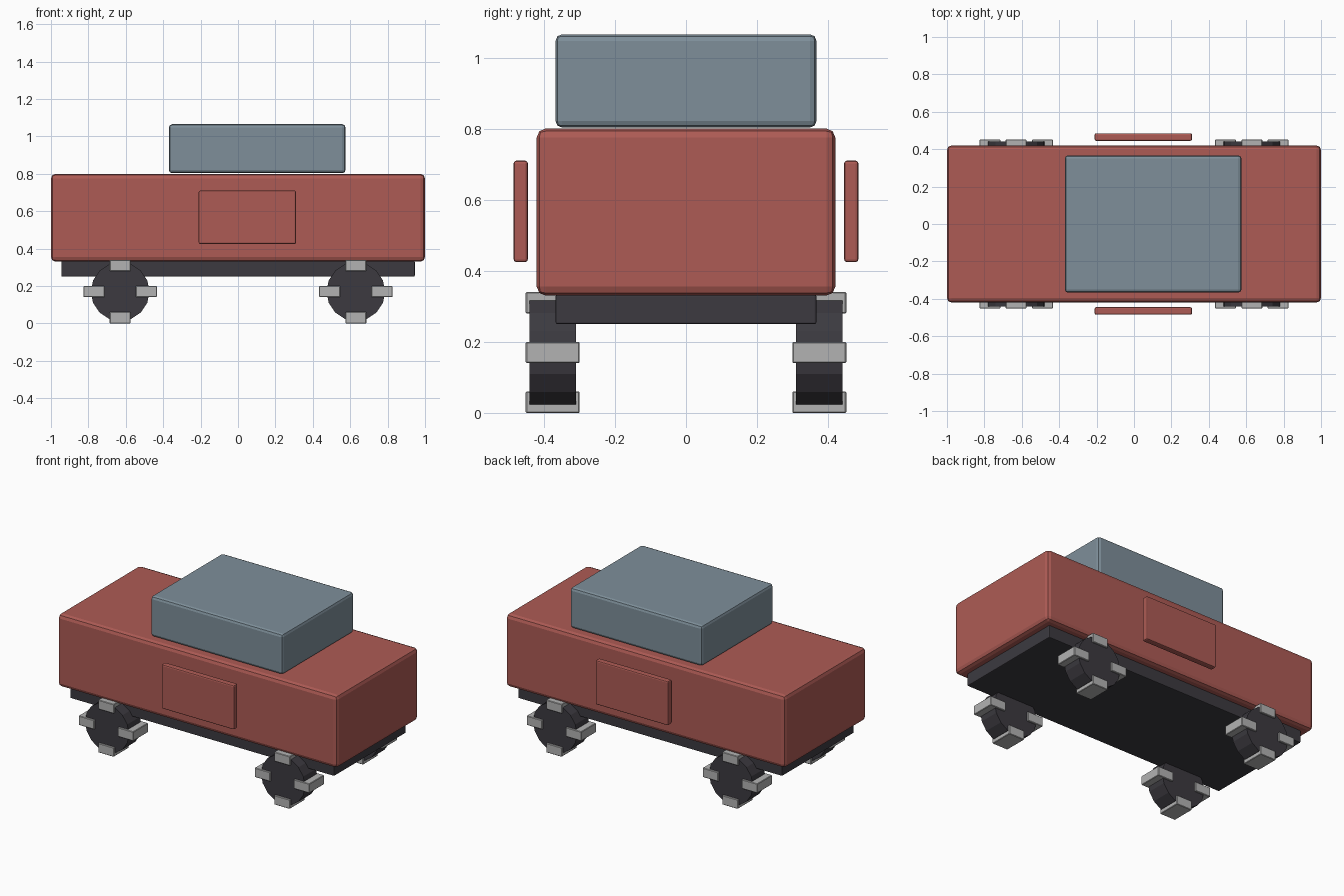
import bpy
import math
from mathutils import Vector

cube = bpy.data.objects.get("Cube")
if cube:
    bpy.data.objects.remove(cube, do_unlink=True)


def material(name, rgb):
    mat = bpy.data.materials.new(name)
    mat.use_nodes = True
    mat.diffuse_color = (*rgb, 1)
    bsdf = next(n for n in mat.node_tree.nodes if n.type == 'BSDF_PRINCIPLED')
    bsdf.inputs["Base Color"].default_value = (*rgb, 1)
    return mat


RED = material("dusty red", (0.42, 0.105, 0.09))
BLUE = material("slate blue", (0.209, 0.275, 0.323))
DARK = material("charcoal", (0.045, 0.042, 0.051))
GREY = material("light grey", (0.45, 0.45, 0.45))


def finish(obj, name, mat, bevel, segments=2):
    obj.name = name
    obj.data.materials.append(mat)
    if bevel:
        mod = obj.modifiers.new("Rounded edges", 'BEVEL')
        mod.width = bevel
        mod.segments = segments
    return obj


def box(name, low, high, mat, bevel, segments=2):
    """Box spanning two opposite corners, with softened edges."""
    low, high = Vector(low), Vector(high)
    bpy.ops.mesh.primitive_cube_add(size=1, location=(low + high) / 2)
    obj = bpy.context.object
    obj.scale = high - low
    bpy.ops.object.transform_apply(location=False, rotation=False, scale=True)
    return finish(obj, name, mat, bevel, segments)


# Hull, cabin and chassis
box("body", (-1, -0.42, 0.33), (1, 0.42, 0.80), RED, 0.025)
box("cabin", (-0.37, -0.367, 0.803), (0.575, 0.367, 1.065), BLUE, 0.018)
box("chassis", (-0.945, -0.367, 0.25), (0.945, 0.367, 0.332), DARK, 0.005)

# Side panels, standing just clear of the body
for side, label in ((-1, "right"), (1, "left")):
    y = side * 0.465
    box(f"side_panel_{label}", (-0.21, y - 0.02, 0.424), (0.31, y + 0.02, 0.71), RED, 0.008)

# Wheels with four upright tread lugs each
HUB_Z = 0.17
LUG_REACH = 0.14
LUG_HALF = Vector((0.056, 0.076, 0.03))
for x in (-0.63, 0.63):
    for y in (-0.375, 0.375):
        label = f"{'rear' if x < 0 else 'front'}_{'right' if y < 0 else 'left'}"
        hub = Vector((x, y, HUB_Z))
        bpy.ops.mesh.primitive_cylinder_add(
            vertices=16, radius=0.157, depth=0.13,
            location=hub, rotation=(math.pi / 2, 0, 0))
        finish(bpy.context.object, f"wheel_{label}", DARK, 0)
        for i in range(4):
            angle = i * math.pi / 2
            centre = hub + LUG_REACH * Vector((math.cos(angle), 0, math.sin(angle)))
            box(f"tread_lug_{label}_{i + 1}", centre - LUG_HALF, centre + LUG_HALF,
                GREY, 0.003, 1)
